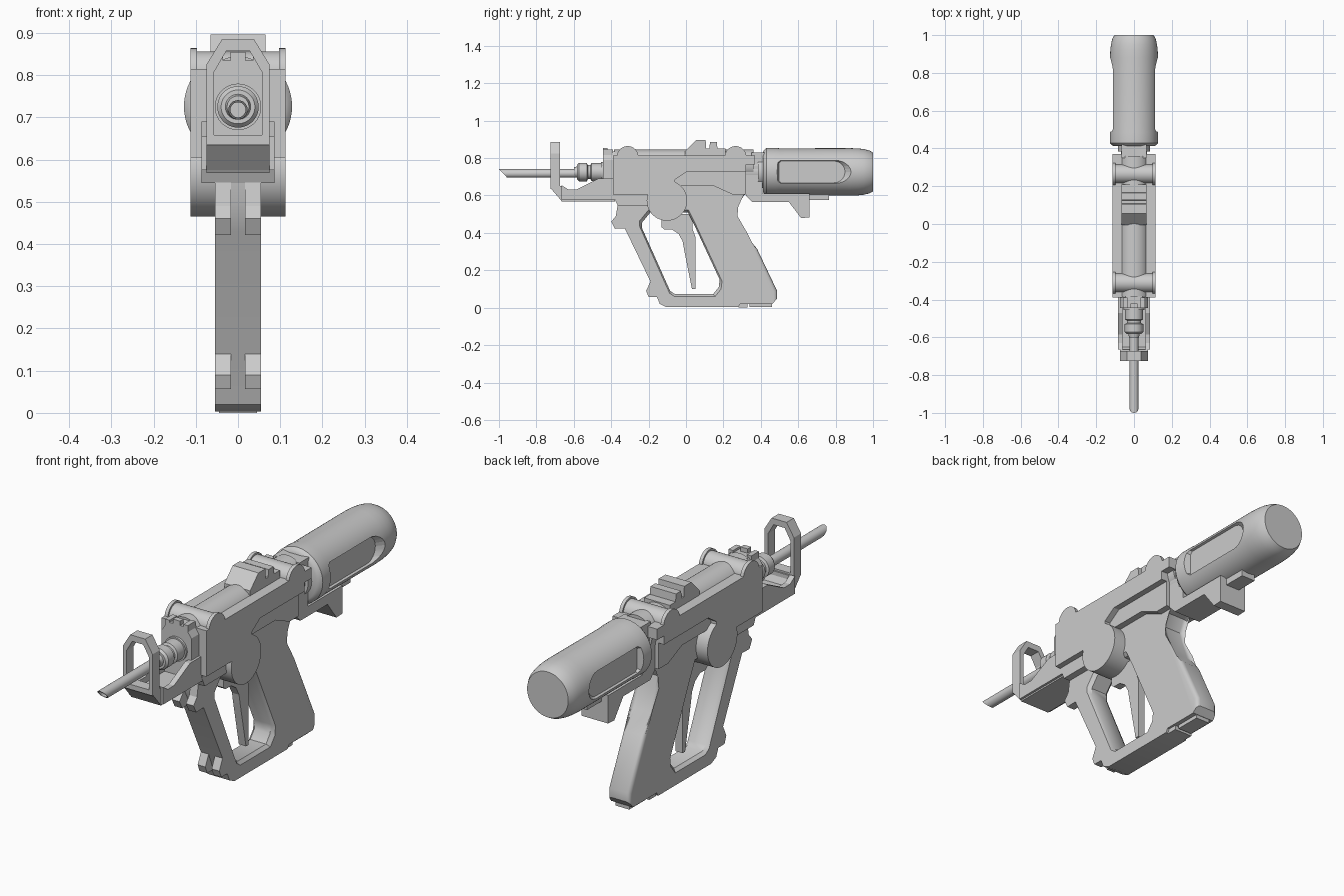
import bpy, bmesh, math
from mathutils import Vector

if "Cube" in bpy.data.objects:
    bpy.data.objects.remove(bpy.data.objects["Cube"])

def finish(name, bm, smooth=False):
    bmesh.ops.recalc_face_normals(bm, faces=bm.faces)
    me = bpy.data.meshes.new(name)
    bm.to_mesh(me)
    bm.free()
    ob = bpy.data.objects.new(name, me)
    bpy.context.collection.objects.link(ob)
    if smooth:
        smooth_it(ob)
    return ob

def smooth_it(ob):
    bpy.ops.object.select_all(action='DESELECT')
    ob.select_set(True)
    bpy.context.view_layer.objects.active = ob
    bpy.ops.object.shade_smooth_by_angle(angle=math.radians(35))

def loft_into(bm, rings):
    vs = [[bm.verts.new(p) for p in r] for r in rings]
    n = len(vs[0])
    for a, b in zip(vs, vs[1:]):
        for i in range(n):
            j = (i + 1) % n
            bm.faces.new((a[i], a[j], b[j], b[i]))
    bm.faces.new(vs[0])
    bm.faces.new(vs[-1])

def side_prism(name, pts, x0, x1=None, smooth=False):
    """Side (y, z) profile across x; with x1 given, a mirrored pair x0..x1."""
    bm = bmesh.new()
    spans = [(-x0, x0)] if x1 is None else [(x0, x1), (-x1, -x0)]
    for a, b in spans:
        loft_into(bm, [[(x, y, z) for y, z in pts] for x in (a, b)])
    return finish(name, bm, smooth)

def box(name, x, y0, y1, z0, z1, x1=None):
    return side_prism(name, [(y0, z0), (y1, z0), (y1, z1), (y0, z1)], x, x1)

def lathe(name, prof, z, axis='Y', y=0, seg=48):
    """Turn (position, radius) pairs about the y or x axis."""
    bm = bmesh.new()
    rings = []
    for p, r in prof:
        ring = []
        for i in range(seg):
            t = 2 * math.pi * i / seg
            c, s = r * math.cos(t), r * math.sin(t)
            ring.append((c, p, z + s) if axis == 'Y' else (p, y + c, z + s))
        rings.append(ring)
    loft_into(bm, rings)
    return finish(name, bm, True)

def cut(ob, cutter):
    m = ob.modifiers.new("cut", 'BOOLEAN')
    m.operation, m.object, m.solver = 'DIFFERENCE', cutter, 'EXACT'
    bpy.context.view_layer.objects.active = ob
    bpy.ops.object.modifier_apply(modifier=m.name)
    bpy.data.objects.remove(cutter, do_unlink=True)

# Receiver: wide side plates, stepped layer beneath, underside block
side_prism("receiver_plates", [(-.39, .605), (-.39, .815), (.37, .815), (.37, .765), (.32, .765),
           (.32, .725), (0, .725), (-.06, .685), (-.06, .605)], .113)
side_prism("receiver_step", [(-.08, .75), (.32, .75), (.32, .605), (.25, .605), (.15, .65), (-.08, .65)], .085)
side_prism("receiver_underside", [(-.385, .62), (-.385, .59), (-.365, .545), (-.15, .545), (-.15, .62)], .087)
lathe("inner_tube", [(-.385, .08), (.36, .08)], .765)
for n, y in (("front", -.312), ("rear", .265)):
    lathe(n + "_cross_pin", [(-.113, .058), (-.097, .058), (-.097, .05), (.097, .05), (.097, .058), (.113, .058)],
          .806, 'X', y)
lathe("pivot_disc", [(-.113, .108), (.113, .108)], .573, 'X', -.102, 64)

# Top sight block with ridges
side_prism("top_block", [(-.005, .81), (-.005, .838), (.055, .897), (.105, .897), (.108, .85), (.125, .85),
           (.128, .885), (.165, .885), (.168, .85), (.21, .85), (.21, .81)], .065)

# Grip with trigger guard opening
grip_pts = [(.32, .65), (.32, .605), (.285, .597), (.26, .54), (.275, .49), (.312, .39), (.38, .315), (.487, .09),
            (.487, .05), (.462, .02), (.29, .02), (.28, .003), (-.105, .003), (-.14, .02), (-.19, .14),
            (-.33, .43), (-.365, .5), (-.365, .65)]
bm = bmesh.new()
loft_into(bm, [[(x, y, z) for y, z in grip_pts] for x in (-.055, .055)])
rear = [e for e in bm.edges if abs(e.verts[0].co.x - e.verts[1].co.x) < .001
        and all(v.co.y > .25 and .04 < v.co.z < .62 for v in e.verts)]
bmesh.ops.bevel(bm, geom=rear, offset=.018, segments=3, profile=.5, affect='EDGES')
grip = finish("grip", bm)
hole = [(-.235, .425), (-.235, .455), (-.19, .51), (.01, .51), (.05, .43), (.18, .15), (.175, .11),
        (.145, .073), (-.06, .073), (-.085, .09)]
bm = bmesh.new()
cy, cz = -.03, .29
loft_into(bm, [[(x, cy + (y - cy) * k, cz + (z - cz) * k) for y, z in hole]
               for x, k in ((-.06, 1.08), (-.04, 1), (.04, 1), (.06, 1.08))])
cut(grip, finish("guard_cutter", bm))
smooth_it(grip)

# Paired lugs on the guard front, base pad under the heel
side_prism("upper_guard_lugs", [(-.3, .425), (-.38, .422), (-.4, .46), (-.375, .49), (-.365, .55), (-.3, .55)], .016, .055)
side_prism("lower_guard_lugs", [(-.1, .055), (-.2, .057), (-.213, .09), (-.19, .14), (-.12, .14)], .016, .055)
box("base_pad", .035, .34, .46, .003, .025)
box("heel_strip", .045, .28, .33, 0, .025)

# Trigger
side_prism("trigger", [(-.13, .5), (-.13, .43), (-.115, .418), (-.075, .418), (-.04, .395), (-.018, .355), (-.01, .31),
           (.032, .1), (.05, .1), (.05, .38), (.035, .42), (.035, .5)], .018)

# Front rail: floor, side walls, front plate
side_prism("rail_floor", [(-.71, .64), (-.665, .568), (-.38, .568), (-.38, .605), (-.65, .605), (-.67, .64)], .075)
side_prism("rail_walls", [(-.665, .575), (-.38, .575), (-.38, .69), (-.47, .69), (-.585, .632), (-.63, .632),
           (-.665, .655)], .06, .086)

def front_outline(w, c, top, sh, bot):
    return [(-w, bot), (w, bot), (w, sh), (c, top), (-c, top), (-w, sh)]

# Front frame: eight-sided loop
bm = bmesh.new()
o, i = front_outline(.075, .038, .885, .825, .635), front_outline(.057, .028, .857, .807, .658)
vs = [[bm.verts.new((x, y, z)) for x, z in p] for p, y in ((o, -.725), (o, -.673), (i, -.673), (i, -.725))]
for a in range(4):
    for k in range(6):
        p, q, j = vs[a], vs[(a + 1) % 4], (k + 1) % 6
        bm.faces.new((p[k], p[j], q[j], q[k]))
finish("front_frame", bm)
side_prism("frame_foot", [(-.725, .64), (-.665, .57), (-.665, .65), (-.725, .65)], .075)

# Plate behind the nozzle with a notched sight
bm = bmesh.new()
loft_into(bm, [[(x, y, z) for x, z in front_outline(.075, .045, .835, .79, .575)] for y in (-.445, -.38)])
finish("front_plate", bm)
box("front_sight_post", .018, -.445, -.42, .82, .855)
box("front_sight_ears", .035, -.445, -.39, .8, .845, .058)

# Nozzle and hollow slant-cut needle
lathe("nozzle", [(-.44, .055), (-.455, .055), (-.455, .048), (-.505, .048), (-.51, .038), (-.525, .038), (-.53, .049),
      (-.572, .049), (-.582, .04), (-.582, .03), (-.6, .026)], .725)
needle = lathe("needle", [(-.56, .023), (-.978, .023), (-.978, .018), (-.9, .018)], .718, seg=24)
for v in needle.data.vertices:
    if v.co.y < -.95:
        v.co.y -= (v.co.z - .718) * .95

# Neck and rear tank with recessed side windows
box("neck_block", .066, .35, .42, .765, .83)
lathe("neck", [(.3, .07), (.385, .07), (.385, .085), (.43, .085)], .726)
tank = lathe("rear_tank", [(.412, .108), (.42, .12), (.43, .128), (.485, .128), (.5, .126), (.88, .127), (.92, .1255),
             (.95, .122), (.98, .115), (1, .104)], .726, seg=64)

def window(y0, y1, h):
    pts = [(y0 + .012, -h), (y0, -h + .012), (y0, h - .012), (y0 + .012, h)]
    for k in range(13):
        t = math.pi / 2 - math.pi * k / 12
        pts.append((y1 - h + h * math.cos(t), h * math.sin(t)))
    return pts

for s in (-1, 1):
    bm = bmesh.new()
    loft_into(bm, [[(s * x, y, .726 + z) for y, z in window(*w)]
                   for x, w in ((.1, (.497, .85, .058)), (.15, (.48, .91, .073)))])
    cut(tank, finish("window_cutter", bm))
smooth_it(tank)

# Bracket under the tank with hook and tongue
side_prism("tank_bracket", [(.32, .76), (.41, .76), (.41, .61), (.66, .61), (.66, .482), (.615, .48), (.55, .565),
           (.355, .565), (.32, .6)], .068)
box("bracket_tongue", .035, .64, .765, .575, .62)
